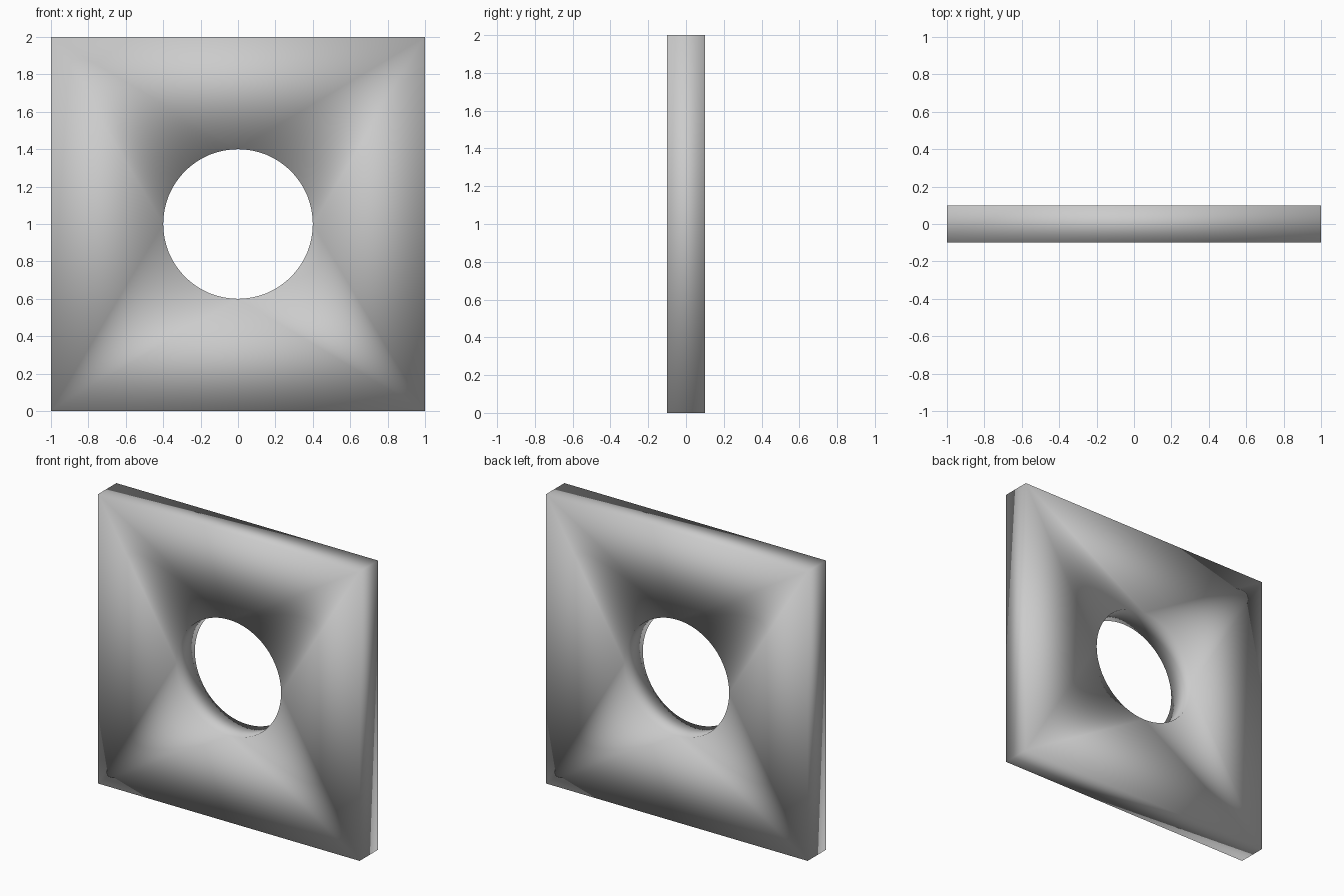
import bpy, bmesh
from math import cos, sin, pi

if "Cube" in bpy.data.objects:
    bpy.data.objects.remove(bpy.data.objects["Cube"])

HALF, DEPTH, RADIUS, SEGS, MID = 1.0, 0.1, 0.4, 64, 1.0
Q = SEGS // 4

bm = bmesh.new()


def rings(y):
    """Square corners and hole rim at one depth, both starting at +x, +z."""
    corners = [bm.verts.new((sx * HALF, y, MID + sz * HALF))
               for sx, sz in ((1, 1), (-1, 1), (-1, -1), (1, -1))]
    rim = [bm.verts.new((RADIUS * cos(2 * pi * i / SEGS), y,
                         MID + RADIUS * sin(2 * pi * i / SEGS))) for i in range(SEGS)]
    return corners, rim


front, back = rings(-DEPTH), rings(DEPTH)

# Front and back faces: a fan from each corner to its quarter of the hole
for corners, rim in (front, back):
    for k in range(4):
        for i in range(k * Q, (k + 1) * Q):
            bm.faces.new((corners[k], rim[i], rim[(i + 1) % SEGS]))
        bm.faces.new((corners[k], corners[(k + 1) % 4], rim[(k + 1) * Q % SEGS]))

# Outer sides and hole wall
for a, b in zip(front, back):
    n = len(a)
    for i in range(n):
        j = (i + 1) % n
        bm.faces.new((a[i], a[j], b[j], b[i]))

bmesh.ops.recalc_face_normals(bm, faces=bm.faces)

# The plate is smooth shaded across every edge
for f in bm.faces:
    f.smooth = True
mesh = bpy.data.meshes.new("square_plate_with_hole")
bm.to_mesh(mesh)
bm.free()
plate = bpy.data.objects.new("square_plate_with_hole", mesh)
bpy.context.collection.objects.link(plate)
